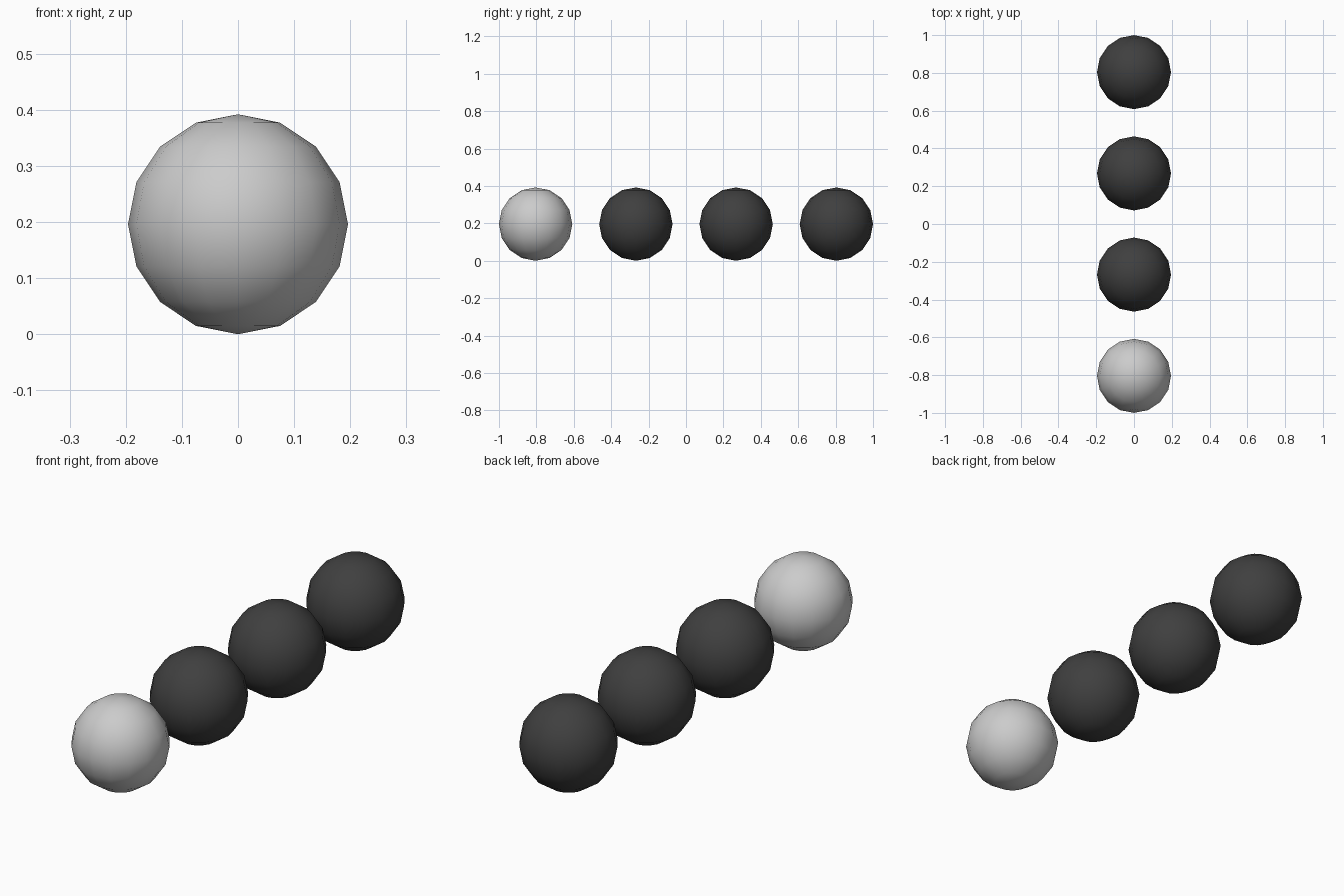
import bpy

if "Cube" in bpy.data.objects:
    bpy.data.objects.remove(bpy.data.objects["Cube"])

RADIUS = 0.196
Y_END = 1.0 - RADIUS

# Dark finish for the three rear balls
dark = bpy.data.materials.new("dark_finish")
dark.diffuse_color = (0.05, 0.05, 0.05, 1.0)
dark.use_nodes = True
dark.node_tree.nodes["Principled BSDF"].inputs["Base Color"].default_value = dark.diffuse_color


def add_ball(name, y, material=None):
    bpy.ops.mesh.primitive_uv_sphere_add(
        segments=16, ring_count=8, radius=RADIUS, location=(0, y, RADIUS))
    ball = bpy.context.object
    ball.name = name
    bpy.ops.object.shade_smooth()
    if material:
        ball.data.materials.append(material)


# Evenly spaced row: plain ball in front, dark balls behind
for i in range(4):
    y = -Y_END + i * 2 * Y_END / 3
    if i == 0:
        add_ball("front_ball", y)
    else:
        add_ball(f"dark_ball_{i}", y, dark)
